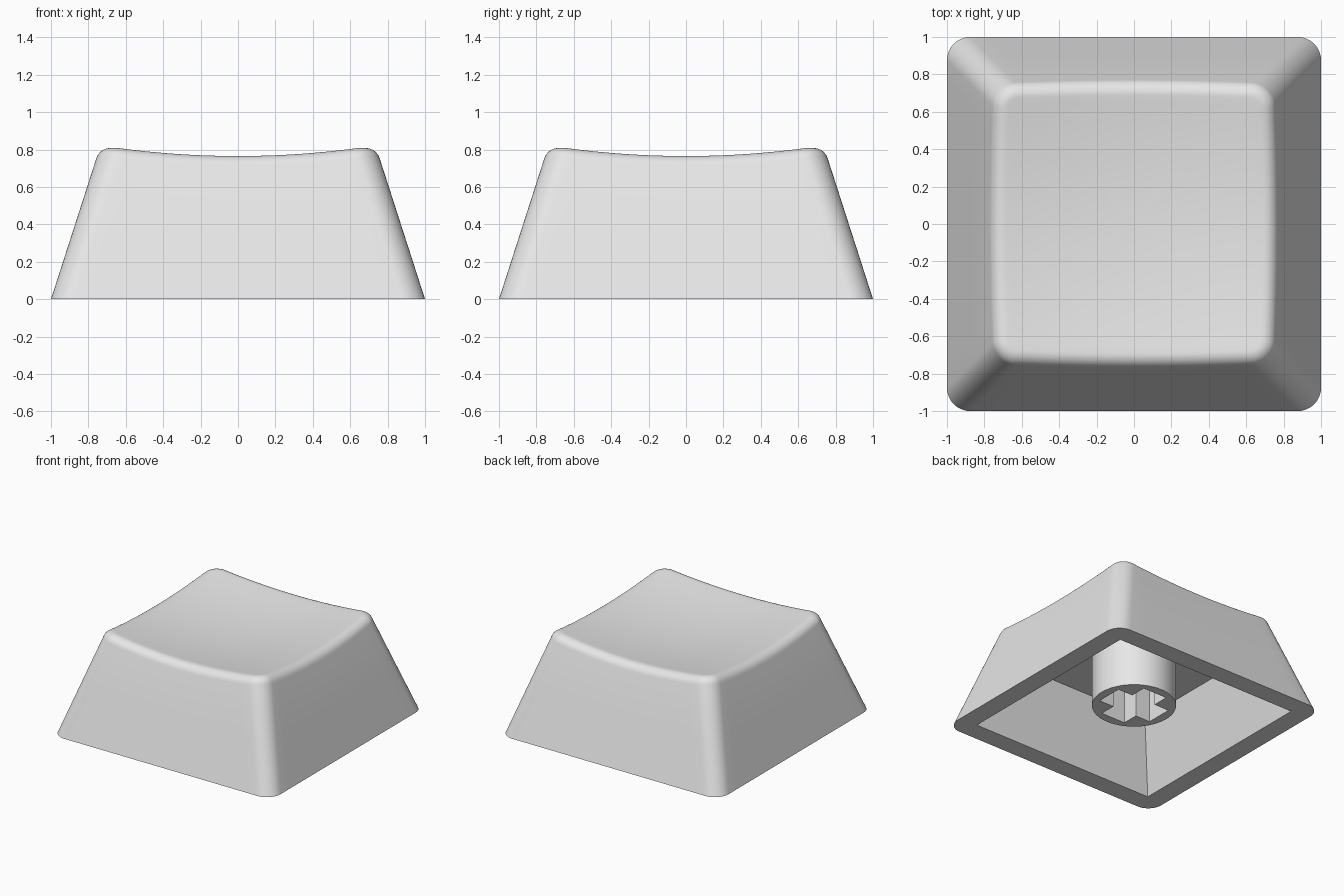
import bpy, bmesh, math
from mathutils import Vector

if "Cube" in bpy.data.objects:
    bpy.data.objects.remove(bpy.data.objects["Cube"])

SLOPE = 0.322       # inward lean of the walls per unit of height
CORNER = 0.125      # plan radius of the outer corners
FILLET = 0.075      # rounding between walls and dished top
CEILING = 0.54      # height of the cavity roof
ARC, SIDE = 10, 16  # segments per corner and per straight side

grey = bpy.data.materials.new("light_grey")
grey.diffuse_color = (0.8, 0.8, 0.8, 1)
grey.use_nodes = True
grey.node_tree.nodes["Principled BSDF"].inputs["Base Color"].default_value = grey.diffuse_color


def dish(x, y):
    """Height of the shallow spherical dish."""
    return 0.713 + (x * x + y * y) / 9.14


def outline(half, radius):
    """Rounded square: list of (point, outward normal), anticlockwise."""
    pts = []
    c = half - radius
    for q in range(4):
        turn = math.pi / 2 * q
        local = []
        for i in range(1, SIDE):
            local.append((half, -c + 2 * c * i / SIDE, 0.0))
        for i in range(ARC + 1):
            a = math.pi / 2 * i / ARC
            local.append((c + radius * math.cos(a), c + radius * math.sin(a), a))
        ct, st = math.cos(turn), math.sin(turn)
        for x, y, a in local:
            n = Vector((math.cos(a + turn), math.sin(a + turn), 0))
            pts.append((Vector((x * ct - y * st, x * st + y * ct, 0)), n))
    return pts


def finish(bm, name, angle=30):
    bmesh.ops.remove_doubles(bm, verts=bm.verts, dist=1e-5)
    bmesh.ops.recalc_face_normals(bm, faces=bm.faces)
    mesh = bpy.data.meshes.new(name)
    bm.to_mesh(mesh)
    bm.free()
    mesh.materials.append(grey)
    ob = bpy.data.objects.new(name, mesh)
    bpy.context.collection.objects.link(ob)
    bpy.ops.object.select_all(action='DESELECT')
    ob.select_set(True)
    bpy.context.view_layer.objects.active = ob
    bpy.ops.object.shade_smooth_by_angle(angle=math.radians(angle))
    return ob


# Sharp edge where each wall line meets the dish
base = outline(1, CORNER)
upper = outline(1 - SLOPE, CORNER)          # same walls at height 1
columns = []
for (p, n), (u, _) in zip(base, upper):
    z = 0.78
    for _ in range(20):
        c = p.lerp(u, z)
        z = dish(c.x, c.y)
    c.z = z
    # Round that edge with an arc tangent to wall and dish
    wall = (p - c).normalized()
    inward = Vector((-n.x, -n.y, -2 * (c.x * n.x + c.y * n.y) / 9.14)).normalized()
    half_angle = wall.angle(inward) / 2
    centre = c + (wall + inward).normalized() * FILLET / math.sin(half_angle)
    reach = FILLET / math.tan(half_angle)
    start = (c + wall * reach - centre).normalized()
    end = (c + inward * reach - centre).normalized()
    sweep = start.angle(end)
    column = [p.copy(), p.lerp(c + wall * reach, 0.5)]
    for i in range(9):
        t = i / 8
        d = (start * math.sin((1 - t) * sweep) + end * math.sin(t * sweep)) / math.sin(sweep)
        column.append(centre + d * FILLET)
    # Dish, running in towards the middle
    last = column[-1]
    for s in (0.94, 0.8, 0.6, 0.4, 0.2):
        x, y = last.x * s, last.y * s
        column.append(Vector((x, y, dish(x, y))))
    columns.append(column)

rings = [list(r) for r in zip(*columns)]

# Cavity: square-cornered, parallel to the outer walls
opening = [p for p, _ in outline(0.84, 0)]
roof = [p + Vector((0, 0, CEILING)) for p, _ in outline(0.84 - SLOPE * CEILING, 0)]
rings = [roof, opening] + rings

# Shell: cavity walls, rim, outer walls, rounded edge and dish
bm = bmesh.new()
loops = [[bm.verts.new(p) for p in r] for r in rings]
count = len(loops[0])
for a, b in zip(loops, loops[1:]):
    for i in range(count):
        j = (i + 1) % count
        bm.faces.new((a[i], a[j], b[j], b[i]))
middle = bm.verts.new((0, 0, dish(0, 0)))
roof_middle = bm.verts.new((0, 0, CEILING))
for i in range(count):
    j = (i + 1) % count
    bm.faces.new((loops[-1][i], loops[-1][j], middle))
    bm.faces.new((loops[0][j], loops[0][i], roof_middle))
finish(bm, "keycap_shell")

# Stem: round post with a cross-shaped socket
L, W, R, FOOT = 0.245, 0.11, 0.317, 0.11
circle = [(R * math.cos(math.tau * i / 64), R * math.sin(math.tau * i / 64)) for i in range(64)]
cross = []
for q in range(4):
    ct, st = round(math.cos(math.pi / 2 * q)), round(math.sin(math.pi / 2 * q))
    for x, y in ((L, -W), (L, W), (W, W)):
        cross.append((x * ct - y * st, x * st + y * ct))

bm = bmesh.new()
edges = []
for loop in (circle, cross):
    vs = [bm.verts.new((x, y, FOOT)) for x, y in loop]
    edges += [bm.edges.new((vs[i - 1], vs[i])) for i in range(len(vs))]
bmesh.ops.triangle_fill(bm, edges=edges, use_beauty=True, normal=(0, 0, -1))
top = bmesh.ops.extrude_face_region(bm, geom=bm.faces[:], use_keep_orig=True)
moved = [v for v in top["geom"] if isinstance(v, bmesh.types.BMVert)]
bmesh.ops.translate(bm, verts=moved, vec=(0, 0, CEILING - FOOT))
finish(bm, "stem")
